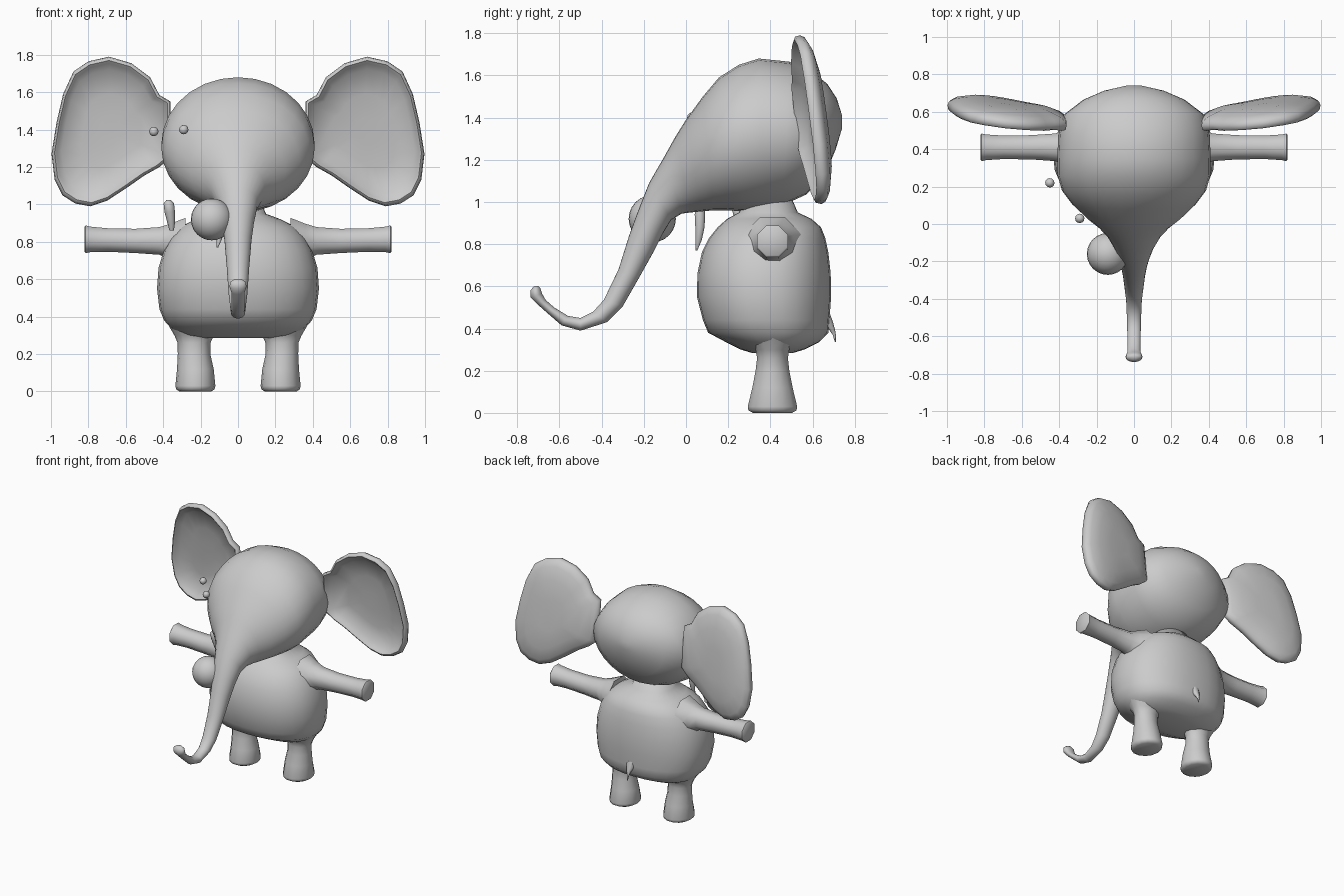
import bpy, math
from mathutils import Vector

grey = bpy.data.materials.new("soft_grey")
grey.diffuse_color = (0.6, 0.6, 0.6, 1)


def finish(obj, name, angle=50):
    obj.name = name
    obj.data.materials.clear()
    obj.data.materials.append(grey)
    bpy.ops.object.select_all(action='DESELECT')
    obj.select_set(True)
    bpy.context.view_layer.objects.active = obj
    bpy.ops.object.shade_smooth_by_angle(angle=math.radians(angle))
    return obj


def loft(name, rings, angle=50):
    """Skin a list of equal closed rings and cap both ends."""
    n = len(rings[0])
    verts = [tuple(p) for r in rings for p in r]
    faces = [(i * n + j, i * n + (j + 1) % n, (i + 1) * n + (j + 1) % n, (i + 1) * n + j)
             for i in range(len(rings) - 1) for j in range(n)]
    faces += [tuple(reversed(range(n))), tuple(range(len(verts) - n, len(verts)))]
    mesh = bpy.data.meshes.new(name)
    mesh.from_pydata(verts, [], faces)
    obj = bpy.data.objects.new(name, mesh)
    bpy.context.collection.objects.link(obj)
    bpy.context.view_layer.objects.active = obj
    obj.select_set(True)
    bpy.ops.object.mode_set(mode='EDIT')
    bpy.ops.mesh.select_all(action='SELECT')
    bpy.ops.mesh.normals_make_consistent(inside=False)
    bpy.ops.object.mode_set(mode='OBJECT')
    return finish(obj, name, angle)


def oval(center, a, b, n, power=2.0, turn=0.0):
    """Closed superellipse spanned by the half-axis vectors a and b."""
    ring = []
    for k in range(n):
        t = 2 * math.pi * k / n + turn
        c, s = math.cos(t), math.sin(t)
        c = math.copysign(abs(c) ** (2 / power), c)
        s = math.copysign(abs(s) ** (2 / power), s)
        ring.append(Vector(center) + Vector(a) * c + Vector(b) * s)
    return ring


def ball(name, center, r, seg=24):
    bpy.ops.mesh.primitive_uv_sphere_add(segments=seg, ring_count=seg // 2, radius=r, location=center)
    finish(bpy.context.object, name, 60)


# Head flowing into trunk: upper (y, z), lower (y, z), half width
profile = [
    (.74, 1.41, .74, 1.35, .04), (.715, 1.49, .71, 1.25, .16), (.67, 1.56, .66, 1.13, .27),
    (.60, 1.615, .57, 1.035, .375), (.49, 1.665, .46, .985, .405), (.345, 1.68, .36, .965, .41),
    (.25, 1.65, .28, .955, .41), (.156, 1.59, .20, .96, .385), (.08, 1.50, .13, .96, .33),
    (0, 1.39, .07, .955, .255), (-.05, 1.31, .02, .95, .19), (-.10, 1.22, -.02, .945, .145),
    (-.175, 1.09, -.07, .915, .105), (-.23, .95, -.11, .85, .085), (-.27, .84, -.15, .77, .072),
    (-.32, .68, -.22, .645, .06), (-.39, .535, -.30, .505, .05), (-.44, .48, -.375, .43, .042),
    (-.50, .45, -.50, .39, .038), (-.56, .46, -.59, .415, .036), (-.625, .50, -.665, .48, .034),
    (-.665, .535, -.71, .52, .035), (-.682, .565, -.738, .55, .045),
    (-.69, .59, -.738, .58, .043), (-.70, .602, -.722, .60, .02),
]
rings = []
for uy, uz, ly, lz, w in profile:
    mid = ((0, (uy + ly) / 2, (uz + lz) / 2))
    rings.append(oval(mid, (w, 0, 0), (0, (uy - ly) / 2, (uz - lz) / 2), 28))
loft("head_and_trunk", rings, 70)

# Body: z, centre y, half width, half depth
body = [(.285, .41, .20, .10), (.30, .41, .29, .15), (.335, .41, .355, .22), (.38, .39, .395, .285),
        (.44, .38, .42, .30), (.55, .37, .433, .318), (.66, .37, .425, .316), (.76, .375, .395, .30),
        (.83, .385, .355, .275), (.88, .395, .31, .245), (.92, .395, .23, .20), (.95, .39, .15, .14),
        (1.02, .39, .12, .11)]
loft("body", [oval((0, y, z), (w, 0, 0), (0, d, 0), 28, 2.25) for z, y, w, d in body], 70)

# Ear outline (x, z) and nested layers: scale, depth offset
outline = [(.36, 1.55), (.42, 1.585), (.47, 1.68), (.57, 1.755), (.69, 1.79), (.80, 1.765), (.88, 1.71),
           (.935, 1.59), (.97, 1.44), (.997, 1.27), (.98, 1.13), (.94, 1.05), (.87, 1.005), (.79, .99),
           (.70, 1.02), (.60, 1.085), (.50, 1.155), (.42, 1.20), (.36, 1.25)]
layers = [(.3, .06), (.65, .052), (.88, .03), (.975, .01), (1, -.01), (.985, -.035),
          (.95, -.042), (.91, -.03), (.83, .0), (.5, .018), (.2, .022)]
# Leg: z, half width, half depth
leg = [(0, .085, .095), (.012, .103, .117), (.03, .107, .12), (.12, .098, .098), (.20, .087, .082),
       (.26, .088, .075), (.30, .105, .082), (.36, .14, .13)]
# Arm: x, radius, height
arm = [(.28, .15, .79), (.36, .105, .80), (.42, .08, .805), (.55, .07, .805), (.70, .068, .81),
       (.79, .074, .813), (.815, .08, .814), (.822, .07, .814)]

for side, label in ((1, "left"), (-1, "right")):
    ear = []
    for s, off in layers:
        ring = []
        for px, pz in outline:
            x, z = .68 + (px - .68) * s, 1.39 + (pz - 1.39) * s
            y = .585 + .12 * (x - .6) + .11 * (1.39 - z) + off
            ring.append((side * x, y, z))
        ear.append(ring)
    loft(label + "_ear", ear, 60)
    loft(label + "_leg", [oval((side * (.228 if z < .2 else .235), .41, z), (w, 0, 0), (0, d, 0), 14)
                          for z, w, d in leg], 50)
    loft(label + "_arm", [oval((side * x, .41, z), (0, r, 0), (0, 0, r), 8, 2, math.pi / 8)
                          for x, r, z in arm], 50)

# Loose face details, set off to one side
ball("outer_eye", (-.45, .22, 1.39), .025, 12)
ball("inner_eye", (-.29, .03, 1.40), .025, 12)
ball("round_nose", (-.14, -.16, .92), .112)


def spike(name, points):
    loft(name, [oval((x, y, z), (r, 0, 0), (0, r, 0), 10) for x, y, z, r in points], 60)


spike("outer_tusk", [(-.355, .26, .86, .012), (-.357, .255, .90, .02), (-.365, .245, .96, .028),
                     (-.37, .24, 1.005, .028), (-.372, .24, 1.025, .01)])
spike("inner_tusk", [(-.11, .05, .77, .004), (-.10, .06, .82, .016), (-.10, .066, .88, .023),
                     (-.10, .066, .94, .026), (-.10, .066, .975, .022)])
spike("tail", [(0, .64, .47, .045), (0, .67, .425, .03), (0, .692, .395, .015), (0, .703, .37, .008),
               (0, .708, .335, .002)])
